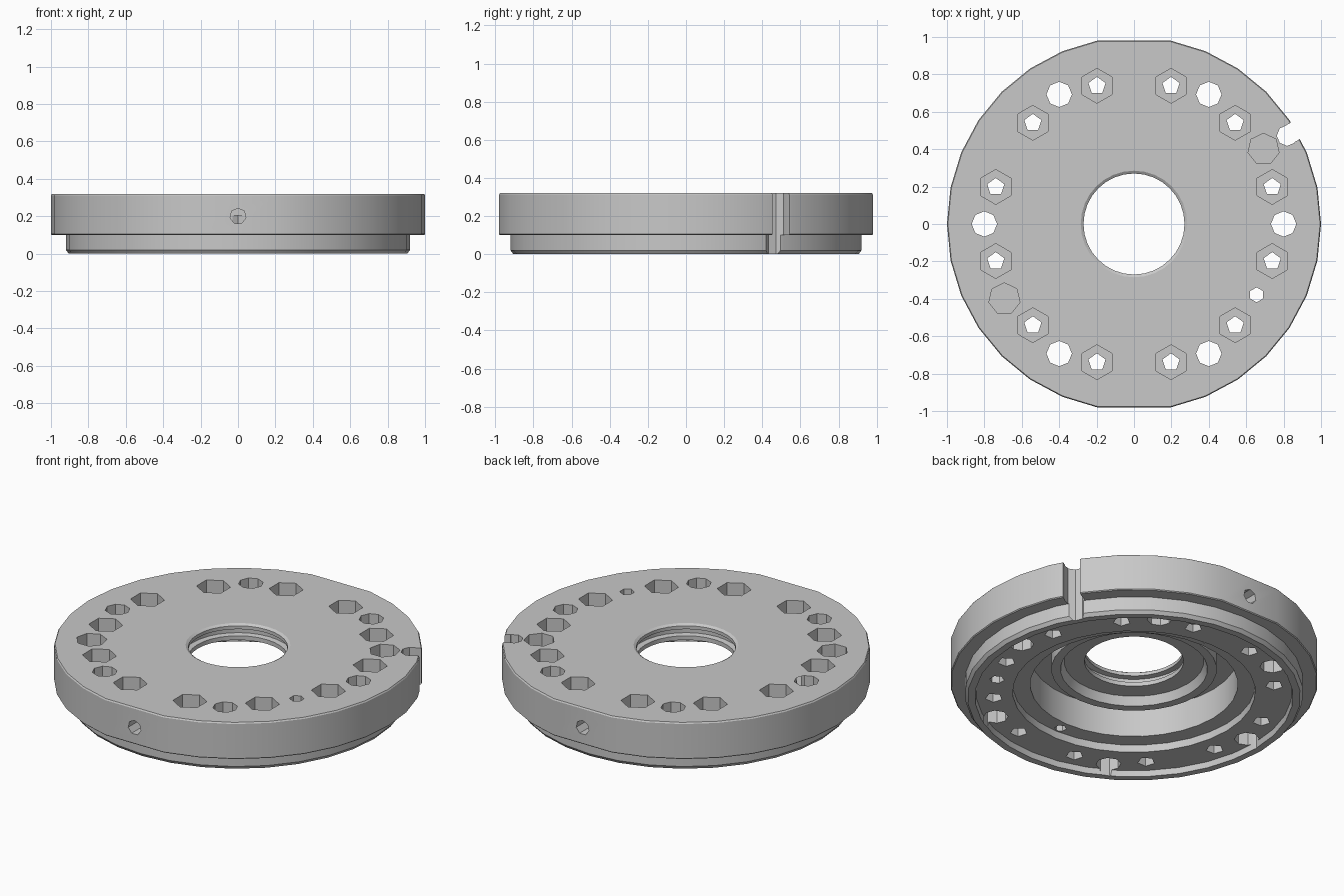
import bpy, bmesh
from math import sin, cos, pi, radians
from mathutils import Matrix

cube = bpy.data.objects.get("Cube")
if cube:
    bpy.data.objects.remove(cube)

metal = bpy.data.materials.new("light_grey_metal")
metal.use_nodes = True
GREY = (0.58, 0.58, 0.58, 1)
metal.diffuse_color = GREY
metal.node_tree.nodes["Principled BSDF"].inputs["Base Color"].default_value = GREY

TOP = 0.32
STEPS = 32


def add_object(name, bm):
    bmesh.ops.recalc_face_normals(bm, faces=bm.faces)
    mesh = bpy.data.meshes.new(name)
    bm.to_mesh(mesh)
    bm.free()
    mesh.materials.append(metal)
    obj = bpy.data.objects.new(name, mesh)
    bpy.context.collection.objects.link(obj)
    return obj


def lathe(name, profile):
    """Revolve a closed (radius, height) profile; the wide rim gets flats at front and back."""
    bm = bmesh.new()
    rings = []
    for i in range(STEPS):
        a = 2 * pi * i / STEPS
        on_flat = i in (STEPS // 4, 3 * STEPS // 4)
        ring = []
        for r, z in profile:
            if on_flat and r > 0.95:
                r *= cos(2 * pi / STEPS)
            ring.append(bm.verts.new((r * cos(a), r * sin(a), z)))
        rings.append(ring)
    n = len(profile)
    for i, ring in enumerate(rings):
        nxt = rings[(i + 1) % STEPS]
        for j in range(n):
            k = (j + 1) % n
            bm.faces.new((ring[j], nxt[j], nxt[k], ring[k]))
    return add_object(name, bm)


def cut(target, bm):
    """Subtract a solid from the target and discard the cutter."""
    cutter = add_object("cutter", bm)
    cutter.hide_render = True
    mod = target.modifiers.new("cut", 'BOOLEAN')
    mod.operation = 'DIFFERENCE'
    mod.solver = 'EXACT'
    mod.object = cutter
    bpy.context.view_layer.objects.active = target
    bpy.ops.object.modifier_apply(modifier=mod.name)
    mesh = cutter.data
    bpy.data.objects.remove(cutter)
    bpy.data.meshes.remove(mesh)


def bore(target, ring_radius, degrees, radius, sides, z0, z1=0.5):
    """Cut a vertical hole on a bolt circle."""
    a = radians(degrees)
    bm = bmesh.new()
    place = Matrix.Translation((ring_radius * cos(a), ring_radius * sin(a), (z0 + z1) / 2))
    bmesh.ops.create_cone(bm, cap_ends=True, segments=sides, radius1=radius,
                          radius2=radius, depth=z1 - z0, matrix=place)
    cut(target, bm)


# Central opening with a seal groove
opening = [(0.285, TOP), (0.27, 0.31), (0.27, 0.29), (0.3, 0.285),
           (0.3, 0.255), (0.27, 0.25), (0.27, 0.225)]
# Underside: hub boss, deep annular pocket, shallow ledge, bolt face and lip
underside = [(0.38, 0.225), (0.4, 0.175), (0.45, 0.175), (0.45, 0.26), (0.565, 0.26),
             (0.565, 0.08), (0.66, 0.08), (0.66, 0.035), (0.86, 0.035), (0.865, 0)]
# Outside: chamfered lower step and wide rim
outside = [(0.905, 0), (0.92, 0.02), (0.92, 0.1), (0.995, 0.1),
           (1, 0.105), (1, 0.312), (0.995, TOP)]
flange = lathe("flange_plate", opening + underside + outside)

# Counterbored bolt holes
for i in range(12):
    bore(flange, 0.765, 15 + 30 * i, 0.093, 6, 0.2)
    bore(flange, 0.765, 15 + 30 * i, 0.048, 5, -0.1)

# Plain through holes
for i in range(6):
    bore(flange, 0.8, 60 * i, 0.068, 8, -0.1)

# Blind holes and locating pin hole
for degrees in (30, 210):
    bore(flange, 0.8, degrees, 0.085, 7, 0.18)
bore(flange, 0.757, -30, 0.04, 6, -0.1)

# Radial ports in the rim, each meeting a vertical port in the ledge
for side in (-1, 1):
    bm = bmesh.new()
    place = Matrix.Translation((0, side * 0.86, 0.2)) @ Matrix.Rotation(pi / 2, 4, 'X')
    bmesh.ops.create_cone(bm, cap_ends=True, segments=7, radius1=0.043,
                          radius2=0.043, depth=0.5, matrix=place)
    cut(flange, bm)
    bore(flange, 0.622, side * 90, 0.033, 6, -0.1, 0.205)

# Rim slot with rounded root
bm = bmesh.new()
bmesh.ops.create_cube(bm, size=1, matrix=Matrix.Rotation(radians(30), 4, 'Z')
                      @ Matrix.Translation((1.06, 0, 0.2))
                      @ Matrix.Diagonal((0.24, 0.1, 0.8, 1)))
cut(flange, bm)
bore(flange, 0.945, 30, 0.055, 8, -0.1)

bpy.ops.object.select_all(action='DESELECT')
flange.select_set(True)
bpy.context.view_layer.objects.active = flange
bpy.ops.object.shade_smooth_by_angle(angle=radians(30))
